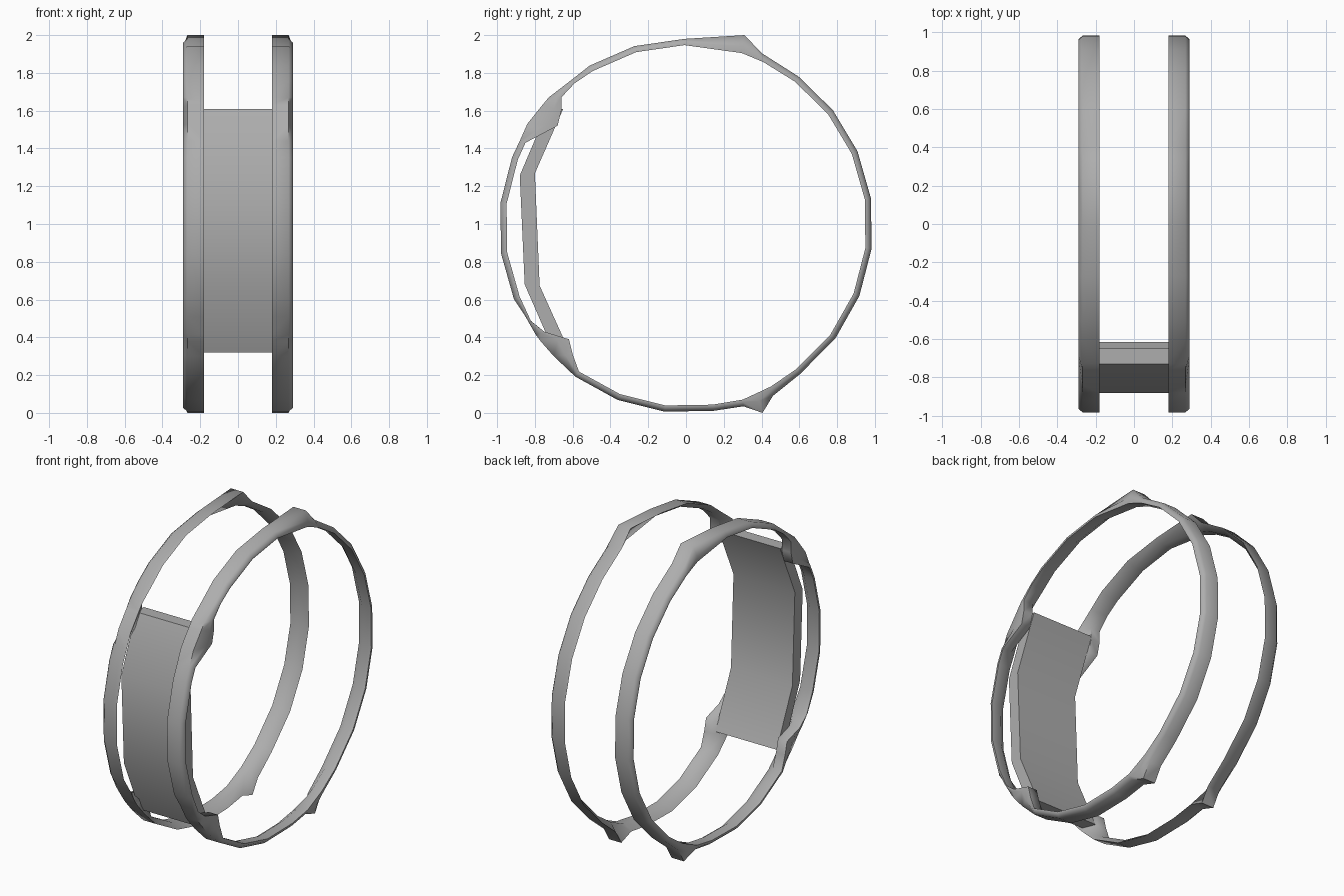
import bpy, bmesh
from math import sin, cos, radians
from mathutils import Vector

if "Cube" in bpy.data.objects:
    bpy.data.objects.remove(bpy.data.objects["Cube"])

CZ, R_OUT, R_IN = 0.99, 0.99, 0.957

grey = bpy.data.materials.new("mid_grey")
grey.diffuse_color = (0.42, 0.42, 0.42, 1)
grey.use_nodes = True
grey.node_tree.nodes["Principled BSDF"].inputs["Base Color"].default_value = grey.diffuse_color


def arc(*angles):
    """Regular rim stations: (outer, inner) points in the YZ plane."""
    return [tuple(Vector((r * cos(radians(a)), CZ + r * sin(radians(a))))
                  for r in (R_OUT, R_IN)) for a in angles]


def bump(*rows):
    """Thickened rim stations given as outer y, z, inner y, z."""
    return [(Vector(r[:2]), Vector(r[2:])) for r in rows]


def make_object(name, loops, closed, smooth_angle):
    """Skin a row of equal-length cross-section loops."""
    bm = bmesh.new()
    rings = [[bm.verts.new(p) for p in loop] for loop in loops]
    n = len(rings[0])
    pairs = list(zip(rings, rings[1:]))
    if closed:
        pairs.append((rings[-1], rings[0]))
    else:
        bm.faces.new(rings[0])
        bm.faces.new(rings[-1])
    for a, b in pairs:
        for i in range(n):
            j = (i + 1) % n
            bm.faces.new((a[i], a[j], b[j], b[i]))
    bmesh.ops.recalc_face_normals(bm, faces=bm.faces[:])
    mesh = bpy.data.meshes.new(name)
    bm.to_mesh(mesh)
    bm.free()
    mesh.materials.append(grey)
    obj = bpy.data.objects.new(name, mesh)
    bpy.context.collection.objects.link(obj)
    bpy.ops.object.select_all(action='DESELECT')
    obj.select_set(True)
    bpy.context.view_layer.objects.active = obj
    bpy.ops.object.shade_smooth_by_angle(angle=radians(smooth_angle))
    return obj


# Rim outline, counter-clockwise seen from the right
rim = (
    arc(-52.5, -37, -22, -7, 8.5, 23.5, 38.2, 53)
    + bump((.40, 1.905, .41, 1.857), (.31, 2.0, .295, 1.905))      # top bump
    + arc(90.5, 106, 121)
    + bump((-.61, 1.76, -.59, 1.745), (-.727, 1.67, -.66, 1.67),   # upper bracket
           (-.76, 1.63, -.66, 1.60), (-.84, 1.53, -.68, 1.52),
           (-.88, 1.44, -.85, 1.43))
    + arc(158.5, 173, 188.5, 203)
    + bump((-.85, .51, -.82, .485), (-.796, .415, -.75, .43),      # lower bracket
           (-.77, .38, -.62, .39), (-.70, .30, -.60, .31))
    + arc(233.7, 248.6, 263.4, 278.5)
    + bump((.304, .035, .30, .07), (.405, 0, .378, .106),          # bottom bump
           (.46, .09, .45, .14))
)

# Pair of rims: rounded outer edge, inner lip set back from the panel side
loops = []
for o, i in rim:
    m = i.lerp(o, 0.4)
    loops.append([(x, p.x, p.y) for x, p in
                  ((.225, i), (.29, i), (.29, m), (.268, o), (.18, o))])
rims = make_object("side_rims", loops, True, 60)
rims.modifiers.new("Mirror", 'MIRROR').use_axis[0] = True

# Bent cross panel joining the rims
panel = [((-.73, 1.61), (-.65, 1.61)), ((-.88, 1.257), (-.80, 1.268)),
         ((-.854, .68), (-.775, .674)), ((-.697, .32), (-.615, .32))]
W = 0.22
make_object("cross_panel",
            [[(-W, *o), (W, *o), (W, *i), (-W, *i)] for o, i in panel],
            False, 30)
